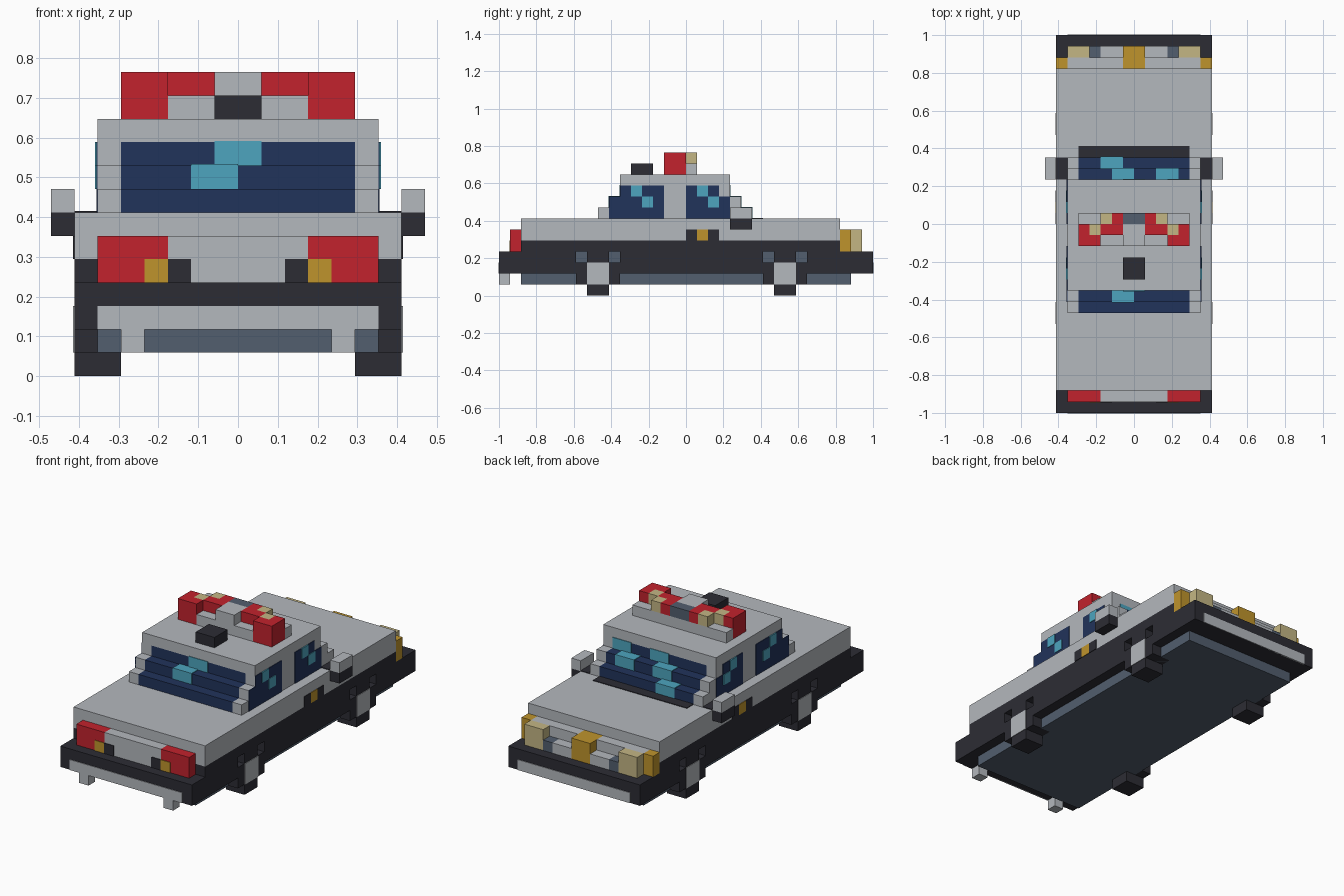
import bpy
import bmesh
from mathutils import Matrix, Vector

U = 1 / 17      # one block of the grid
E = 0.06        # thickness of painted plates, in blocks

cube = bpy.data.objects.get("Cube")
if cube:
    bpy.data.objects.remove(cube, do_unlink=True)


def linear(c):
    c /= 255
    return c / 12.92 if c <= 0.04045 else ((c + 0.055) / 1.055) ** 2.4


def material(name, rgb):
    m = bpy.data.materials.new(name)
    m.use_nodes = True
    col = [linear(c) for c in rgb] + [1]
    m.diffuse_color = col
    m.node_tree.nodes["Principled BSDF"].inputs["Base Color"].default_value = col
    return m


GREY = material("body grey", (180, 184, 189))
DARK = material("charcoal", (44, 44, 52))
RED = material("lamp red", (194, 34, 45))
NAVY = material("glass navy", (33, 51, 91))
CYAN = material("glass glint", (77, 165, 191))
SLATE = material("slate", (82, 94, 110))
GOLD = material("amber", (191, 148, 44))
BEIGE = material("lamp cream", (196, 182, 132))


def part(name, mat, *boxes, mirror=False):
    """Boxes given as x, y and z ranges in blocks; mirror repeats them across x."""
    bm = bmesh.new()
    for xr, yr, zr in boxes:
        spans = [xr, (-xr[1], -xr[0])] if mirror else [xr]
        for span in spans:
            lo, hi = (Vector(v) * U for v in zip(span, yr, zr))
            place = Matrix.Translation((lo + hi) / 2) @ Matrix.Diagonal((*(hi - lo), 1))
            bmesh.ops.create_cube(bm, size=1, matrix=place)
    mesh = bpy.data.meshes.new(name)
    bm.to_mesh(mesh)
    bm.free()
    mesh.materials.append(mat)
    obj = bpy.data.objects.new(name, mesh)
    bpy.context.collection.objects.link(obj)
    return obj


SIDE = (7 - E, 7 + E)       # plates on the body flank
DOOR = (6 - E, 6 + E)       # plates on the cabin flank

# Underbody and lower body
part("underbody", SLATE, ((-6, 6), (-15, 15), (1, 2)))
part("lower_body", DARK, ((-6, 6), (-17, 17), (2, 4)), ((-7, 7), (-15, 14), (4, 5)))
part("lower_flank", DARK, ((6, 7), (-17, 17), (2, 3)),
     *[((6, 7), yr, (3, 4)) for yr in ((-17, -10), (-9, -7), (-6, 7), (8, 10), (11, 17))],
     mirror=True)
part("upper_body", GREY, ((-7, 7), (-15, 14), (5, 7)))

# Wheels with hubs and recessed arch corners
for label, y in (("rear", -8), ("front", 9)):
    part(label + "_tyres", DARK, ((5, 7), (y - 1, y + 1), (0, 1)),
         ((5, 7), (y - 2, y + 2), (1, 2)), mirror=True)
    part(label + "_hubs", GREY, (SIDE, (y - 1, y + 1), (1, 3)), mirror=True)
    part(label + "_arch_recess", SLATE, (DOOR, (y - 2, y - 1), (3, 4)),
         (DOOR, (y + 1, y + 2), (3, 4)), mirror=True)

# Bumper panels and exhausts
for y in (-17, 17):
    part("bumper_panel", GREY, ((-6, 6), (y - E, y + E), (2, 3)))
part("exhausts", GREY, ((4, 5), (-17, -16), (1, 2)), mirror=True)

# Tail end
part("tail_panel", GREY, ((-3, 3), (-16, -15), (4, 6)))
part("tail_lamps", RED, ((3, 6), (-16, -15), (4, 6)), mirror=True)
part("tail_indicators", GOLD, ((3, 4), (-16 - E, -16 + E), (4, 5)), mirror=True)
part("tail_vents", DARK, ((2, 3), (-16 - E, -16 + E), (4, 5)), mirror=True)

# Nose end
part("nose_panel", GREY, ((1, 6), (14, 15), (4, 6)), ((1, 3), (15, 16), (4, 5)), mirror=True)
part("nose_badge_block", GOLD, ((-1, 1), (14, 16), (4, 6)))
part("head_lamps", BEIGE, ((4, 6), (15, 16), (4, 6)), mirror=True)
part("nose_vents", SLATE, ((3, 4), (15, 16), (4, 5)), mirror=True)
part("corner_indicators", GOLD, ((6, 7), (14, 15), (4, 6)), mirror=True)

# Flank marker and mirrors
part("flank_marker_surround", DARK, (SIDE, (0, 1), (5, 6)), (SIDE, (2, 3), (5, 6)), mirror=True)
part("flank_marker", GOLD, (SIDE, (1, 2), (5, 6)), mirror=True)
part("mirror_mounts", DARK, ((7, 8), (4, 6), (6, 7)),
     ((6, 7), (4, 6), (7 - E, 7 + E)), mirror=True)
part("mirrors", GREY, ((7, 8), (4, 6), (7, 8)), mirror=True)

# Stepped cabin: grey side walls around a glass core, then the roof
tiers = [((-8, 6), (7, 8)), ((-7, 5), (8, 9)), ((-6, 4), (9, 10))]
part("cabin_walls", GREY, *[((5, 6), yr, zr) for yr, zr in tiers], mirror=True)
part("windscreens", NAVY, *[((-5, 5), yr, zr) for yr, zr in tiers])
part("roof", GREY, ((-6, 6), (-6, 4), (10, 11)))
part("wiper_cowl", DARK, ((-5, 5), (6, 7), (7 - E, 7 + E)))

# Diagonal reflections on the stepped glass
front_glints = {0: [-3], 1: [-2, 2], 2: [-1, 3]}
rear_glints = {1: [-2], 2: [-1]}
glints = []
for row, (yr, zr) in enumerate(tiers):
    top = (zr[0], zr[1] + E)
    glints += [((x, x + 2), (yr[1] - 1, yr[1] + E), top) for x in front_glints[row]]
    glints += [((x, x + 2), (yr[0] - E, yr[0] + 1), top) for x in rear_glints.get(row, [])]
part("windscreen_glints", CYAN, *glints)

# Side windows
part("side_windows", NAVY, (DOOR, (-7, -6), (7, 9)), (DOOR, (-6, -2), (7, 10)),
     (DOOR, (0, 3), (7, 10)), (DOOR, (3, 4), (7, 9)), mirror=True)
FLASH = (6, 6 + 2 * E)
part("side_glints", CYAN, *[(FLASH, (y, y + 1), (z, z + 1))
                            for y, z in ((-5, 9), (-4, 8), (1, 9), (2, 8))], mirror=True)

# Roof equipment
part("roof_box", DARK, ((-1, 1), (-5, -3), (11, 12)))
part("light_bar_base", GREY, ((-3, 3), (-2, 1), (11, 12)),
     ((-5, -3), (0, 1), (11, 12)), ((3, 5), (0, 1), (11, 12)))
part("light_bar_centre", GREY, ((-1, 1), (-2, 0), (12, 13)))
part("light_bar_speaker", SLATE, ((-1, 1), (0, 1), (12, 13)))
part("beacons", RED, ((3, 5), (-2, 0), (11, 12)), ((3, 5), (-2, -1), (12, 13)),
     ((4, 5), (-1, 0), (12, 13)), ((1, 3), (-1, 0), (12, 13)),
     ((1, 2), (0, 1), (12, 13)), mirror=True)
part("beacon_spots", BEIGE, ((3, 4), (-1, 0), (12, 13)), ((2, 3), (0, 1), (12, 13)), mirror=True)
